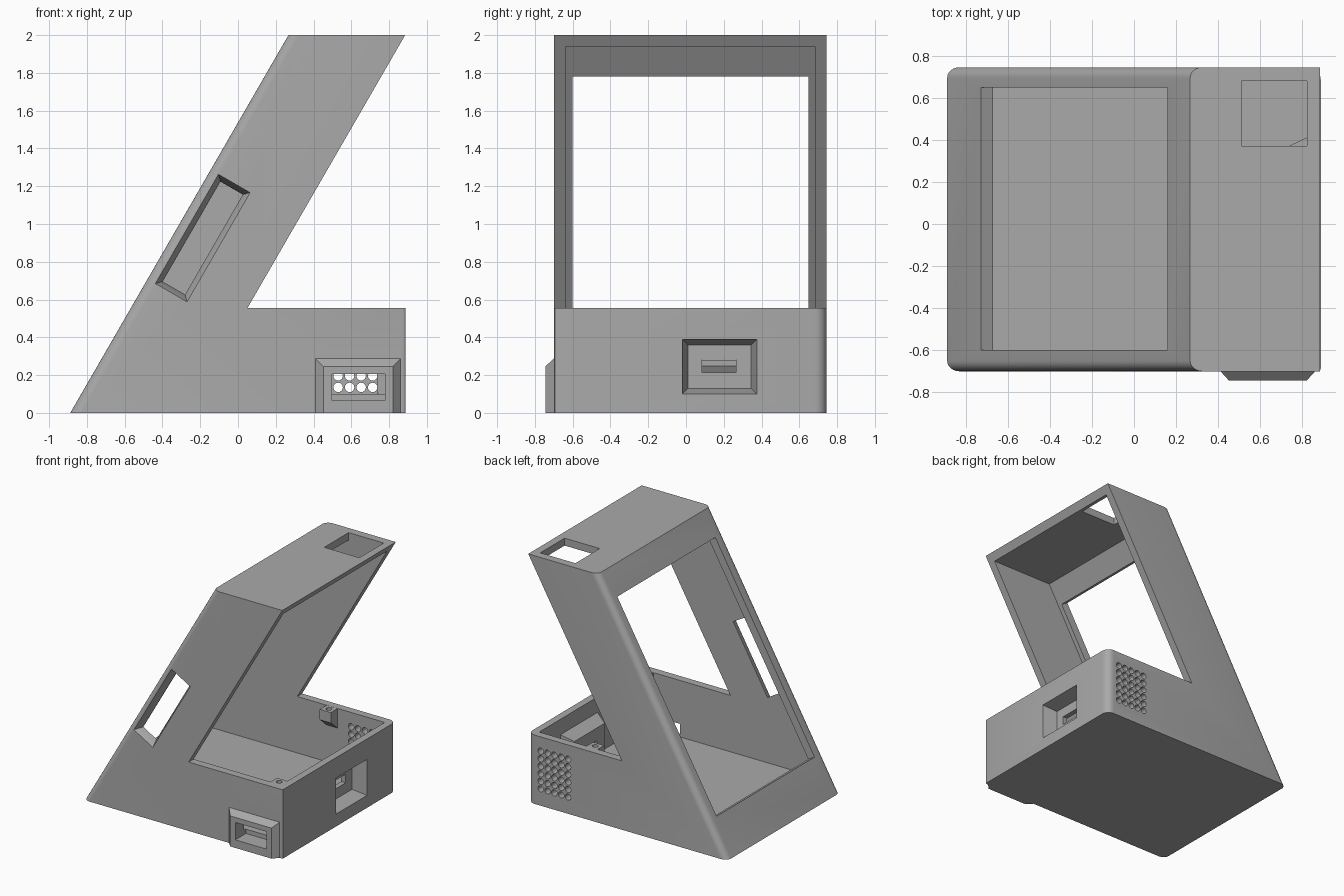
import bpy, bmesh, math
from mathutils import Vector

cube = bpy.data.objects.get("Cube")
if cube:
    bpy.data.objects.remove(cube, do_unlink=True)

grey = bpy.data.materials.new("plain grey")
grey.use_nodes = True
COLOUR = (0.4, 0.4, 0.4, 1)
grey.diffuse_color = COLOUR
grey.node_tree.nodes["Principled BSDF"].inputs["Base Color"].default_value = COLOUR

AXES = {"x": lambda u, v, w: (w, u, v),
        "y": lambda u, v, w: (u, w, v),
        "z": lambda u, v, w: (u, v, w)}


def rect(u0, u1, v0, v1, grow=0):
    return [(u0 - grow, v0 - grow), (u1 + grow, v0 - grow),
            (u1 + grow, v1 + grow), (u0 - grow, v1 + grow)]


def circle(u, v, r, n=20):
    return [(u + r * math.cos(math.tau * i / n), v + r * math.sin(math.tau * i / n))
            for i in range(n)]


def add_prism(bm, axis, start, a, end, b):
    """Loft the outline start at depth a to the outline end at depth b."""
    place = AXES[axis]
    low = [bm.verts.new(place(u, v, a)) for u, v in start]
    high = [bm.verts.new(place(u, v, b)) for u, v in end]
    bm.faces.new(low)
    bm.faces.new(high[::-1])
    n = len(low)
    for i in range(n):
        j = (i + 1) % n
        bm.faces.new((low[j], low[i], high[i], high[j]))


def finish(name, bm):
    bmesh.ops.recalc_face_normals(bm, faces=bm.faces[:])
    mesh = bpy.data.meshes.new(name)
    bm.to_mesh(mesh)
    bm.free()
    obj = bpy.data.objects.new(name, mesh)
    bpy.context.collection.objects.link(obj)
    mesh.materials.append(grey)
    return obj


def prism(name, axis, start, a, b, end=None):
    bm = bmesh.new()
    add_prism(bm, axis, start, a, end or start, b)
    return finish(name, bm)


def combine(target, tool, operation="DIFFERENCE"):
    tool.hide_render = True
    mod = target.modifiers.new("combine", "BOOLEAN")
    mod.operation = operation
    mod.solver = "EXACT"
    mod.object = tool
    bpy.ops.object.select_all(action="DESELECT")
    bpy.context.view_layer.objects.active = target
    target.select_set(True)
    bpy.ops.object.modifier_apply(modifier=mod.name)
    bpy.data.objects.remove(tool, do_unlink=True)


FRONT, BACK, RIGHT = -0.7, 0.745, 0.888
IN_FRONT, IN_BACK, FLOOR = -0.637, 0.683, 0.1

# Case outline: slanted display arm over a low box
outline = [(-RIGHT, 0), (RIGHT, 0), (RIGHT, 0.555), (0.05, 0.555), (0.885, 2), (0.267, 2)]
bm = bmesh.new()
add_prism(bm, "y", outline, FRONT, outline, BACK)


def round_edges(test, radius, steps):
    edges = [e for e in bm.edges if test(*[v.co for v in e.verts])]
    bmesh.ops.bevel(bm, geom=edges, offset=radius, segments=steps,
                    profile=0.5, affect="EDGES")


def is_slope(p, q):
    return abs(p.y - q.y) < 0.01 and max(p.x, q.x) < 0.3 and abs(p.z - q.z) > 1.9


def is_corner(p, q, y):
    return min(p.x, q.x) > 0.88 and abs(p.z - q.z) > 0.5 and max(p.z, q.z) < 0.6 \
        and abs(p.y - y) < 0.01 and abs(q.y - y) < 0.01


round_edges(is_slope, 0.05, 6)
round_edges(lambda p, q: is_corner(p, q, BACK), 0.06, 6)
round_edges(lambda p, q: is_corner(p, q, FRONT), 0.014, 3)
case = finish("case", bm)

# Hollow inside, open along the back of the arm and the top of the box
hollow = [(-0.755, FLOOR), (0.83, FLOOR), (0.83, 0.65), (0.2, 0.65),
          (1.05, 1.94), (0.307, 1.94)]
combine(case, prism("hollow", "y", hollow, IN_FRONT, IN_BACK))

# Display window, cut square to the slope
along, inward = Vector((0.5, 0.866)), Vector((0.866, -0.5))
low = Vector((-0.727, 0.28))
window = [low - inward * 0.1, low + inward * 0.15]
window += [p + along * 1.77 for p in reversed(window)]
combine(case, prism("window", "y", window, -0.6, 0.648))

# Tapered slot in the front wall, parallel to the slope
corner = Vector((-0.437, 0.685))


def slot_outline(s):
    return [corner + along * a + inward * b for a, b in rect(0, 0.667, 0, 0.193, s)]


combine(case, prism("side_slot", "y", slot_outline(0.005), FRONT - 0.01, IN_FRONT - 0.001,
                    slot_outline(-0.028)))
combine(case, prism("side_slot_back", "y", slot_outline(-0.028), IN_FRONT - 0.004, -0.55))

# Square opening in the top
combine(case, prism("top_opening", "z", rect(0.51, 0.823, 0.37, 0.68), 1.9, 2.1))

# Raised surround with a switch opening, low on the front
combine(case, prism("surround", "y", [(0.41, 0), (0.862, 0), (0.862, 0.288), (0.41, 0.288)],
                    FRONT + 0.001, -0.745,
                    [(0.452, 0), (0.82, 0), (0.82, 0.246), (0.452, 0.246)]), "UNION")
combine(case, prism("switch_opening", "y", rect(0.498, 0.777, 0.065, 0.205), -0.8, -0.61))

# Tapered port recess on the right side, with its housing inside
port = (-0.02, 0.375, 0.1, 0.39)
combine(case, prism("port_housing", "x", rect(*port, 0.045), 0.84, 0.735,
                    rect(*port, -0.005)), "UNION")
combine(case, prism("port_recess", "x", rect(*port, 0.003), 0.9, 0.775,
                    rect(*port, -0.03)))
combine(case, prism("port_slot", "x", rect(0.085, 0.265, 0.213, 0.282), 0.8, 0.7))

# Vent holes through the back wall
bm = bmesh.new()
for col in range(5):
    for row in range(6):
        hole = circle(0.53 + col * 0.061, 0.135 + row * 0.061, 0.025, 16)
        add_prism(bm, "y", hole, 0.65, hole, 0.8)
combine(case, finish("vents", bm))

# Screw bosses under the rim
for x, wall, side in ((0.36, IN_BACK, 1), (0.785, IN_FRONT, -1)):
    w = wall + side * 0.02
    i = wall - side * 0.085
    boss = [(w, 0.554), (i, 0.554), (i, 0.47), (w, 0.38)]
    combine(case, prism("boss", "x", boss, x - 0.05, x + 0.05), "UNION")
    combine(case, prism("screw_hole", "z", circle(x, wall - side * 0.04, 0.022), 0.45, 0.6))

bpy.context.view_layer.objects.active = case
case.select_set(True)
bpy.ops.object.shade_smooth_by_angle(angle=math.radians(30))
